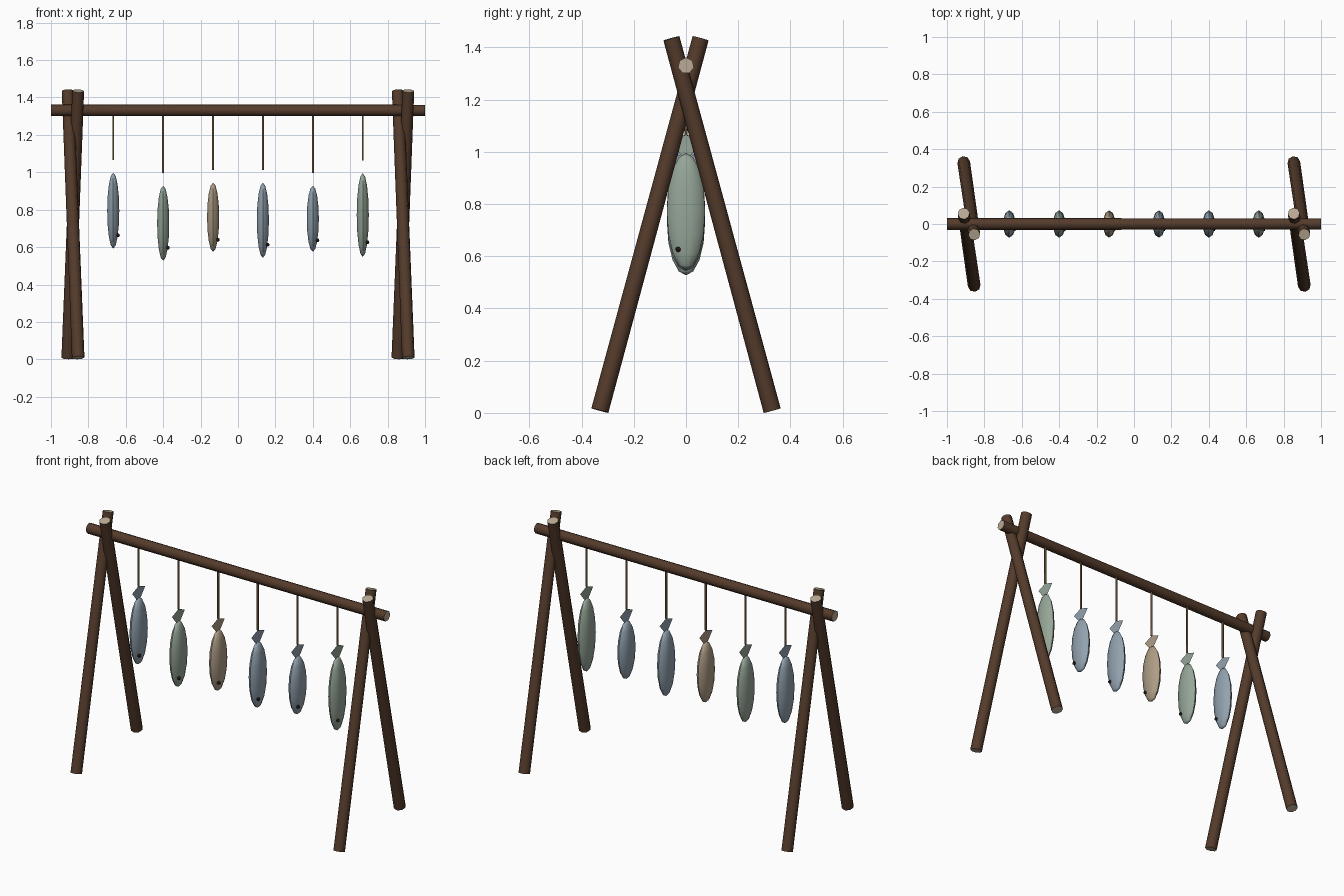
import bpy, bmesh, math
from mathutils import Vector

if "Cube" in bpy.data.objects:
    bpy.data.objects.remove(bpy.data.objects["Cube"])


def material(name, r, g, b):
    lin = [((c / 255 + 0.055) / 1.055) ** 2.4 for c in (r, g, b)]
    m = bpy.data.materials.new(name)
    m.diffuse_color = (*lin, 1)
    m.use_nodes = True
    m.node_tree.nodes["Principled BSDF"].inputs["Base Color"].default_value = m.diffuse_color
    return m


WOOD = material("dark wood", 84, 59, 43)
CUT = material("cut wood", 186, 170, 148)
CORD = material("cord", 112, 88, 58)
EYE = material("eye dark", 34, 26, 22)
BLUE = material("blue grey fish", 146, 162, 175)
GREEN = material("green grey fish", 150, 166, 152)
TAN = material("tan fish", 174, 157, 134)


def finish(bm, name, mats):
    me = bpy.data.meshes.new(name)
    bm.to_mesh(me)
    bm.free()
    for m in mats:
        me.materials.append(m)
    ob = bpy.data.objects.new(name, me)
    bpy.context.collection.objects.link(ob)
    return ob


def pole(name, a, b, r1, r2, sides, mats):
    """Round pole from a to b; end caps take the last material."""
    a, b = Vector(a), Vector(b)
    d = b - a
    bm = bmesh.new()
    bmesh.ops.create_cone(bm, cap_ends=True, segments=sides,
                          radius1=r1, radius2=r2, depth=d.length)
    for f in bm.faces:
        cap = abs(f.normal.z) > 0.9
        f.smooth = not cap
        f.material_index = len(mats) - 1 if cap else 0
    for e in bm.edges:
        e.smooth = not any(abs(f.normal.z) > 0.9 for f in e.link_faces)
    bm.transform(d.to_track_quat('Z', 'Y').to_matrix().to_4x4())
    bmesh.ops.translate(bm, verts=bm.verts, vec=(a + b) / 2)
    return finish(bm, name, mats)


def ellipsoid(name, centre, radii, seg, rings, mat):
    bm = bmesh.new()
    bmesh.ops.create_uvsphere(bm, u_segments=seg, v_segments=rings, radius=1)
    bmesh.ops.scale(bm, verts=bm.verts, vec=radii)
    bmesh.ops.translate(bm, verts=bm.verts, vec=centre)
    bm.normal_update()
    for f in bm.faces:
        f.smooth = True
    for e in bm.edges:
        e.smooth = e.calc_face_angle(0) < math.radians(40)
    return finish(bm, name, [mat])


# Crossbeam
pole("crossbeam", (-1, 0, 1.33), (1, 0, 1.33), 0.032, 0.031, 7, [WOOD, CUT])

# Crossed leg pairs
for side, cx in (("left", -0.8825), ("right", 0.8825)):
    for place, s in (("front", -1), ("back", 1)):
        pole(f"{side}_{place}_leg", (cx - s * 0.028, s * 0.33, 0.009),
             (cx + s * 0.028, -s * 0.056, 1.435), 0.034, 0.032, 8, [WOOD, CUT])

# Hanging fish: x, bottom, top, colour
FISH = [(-0.667, 0.592, 0.997, BLUE), (-0.4, 0.527, 0.928, GREEN),
        (-0.133, 0.575, 0.944, TAN), (0.133, 0.543, 0.944, BLUE),
        (0.4, 0.575, 0.928, BLUE), (0.667, 0.548, 0.995, GREEN)]

for i, (x, lo, hi, mat) in enumerate(FISH, 1):
    mid, half = (lo + hi) / 2, (hi - lo) / 2
    ellipsoid(f"fish_body_{i}", (x, 0, mid), (0.034, 0.073, half), 10, 8, mat)
    ellipsoid(f"fish_eye_{i}", (x + 0.025, -0.03, mid - half * 0.65),
              (0.01, 0.01, 0.01), 8, 6, EYE)
    # Flat tail fin
    bm = bmesh.new()
    bm.faces.new([bm.verts.new((x, y, hi + z)) for y, z in
                  ((-0.012, -0.015), (0.012, -0.015), (0.062, 0.045),
                   (0, 0.07), (-0.062, 0.045))])
    finish(bm, f"fish_tail_{i}", [mat])
    pole(f"cord_{i}", (x, 0, hi + 0.069), (x, 0, 1.32), 0.006, 0.006, 6, [CORD])
